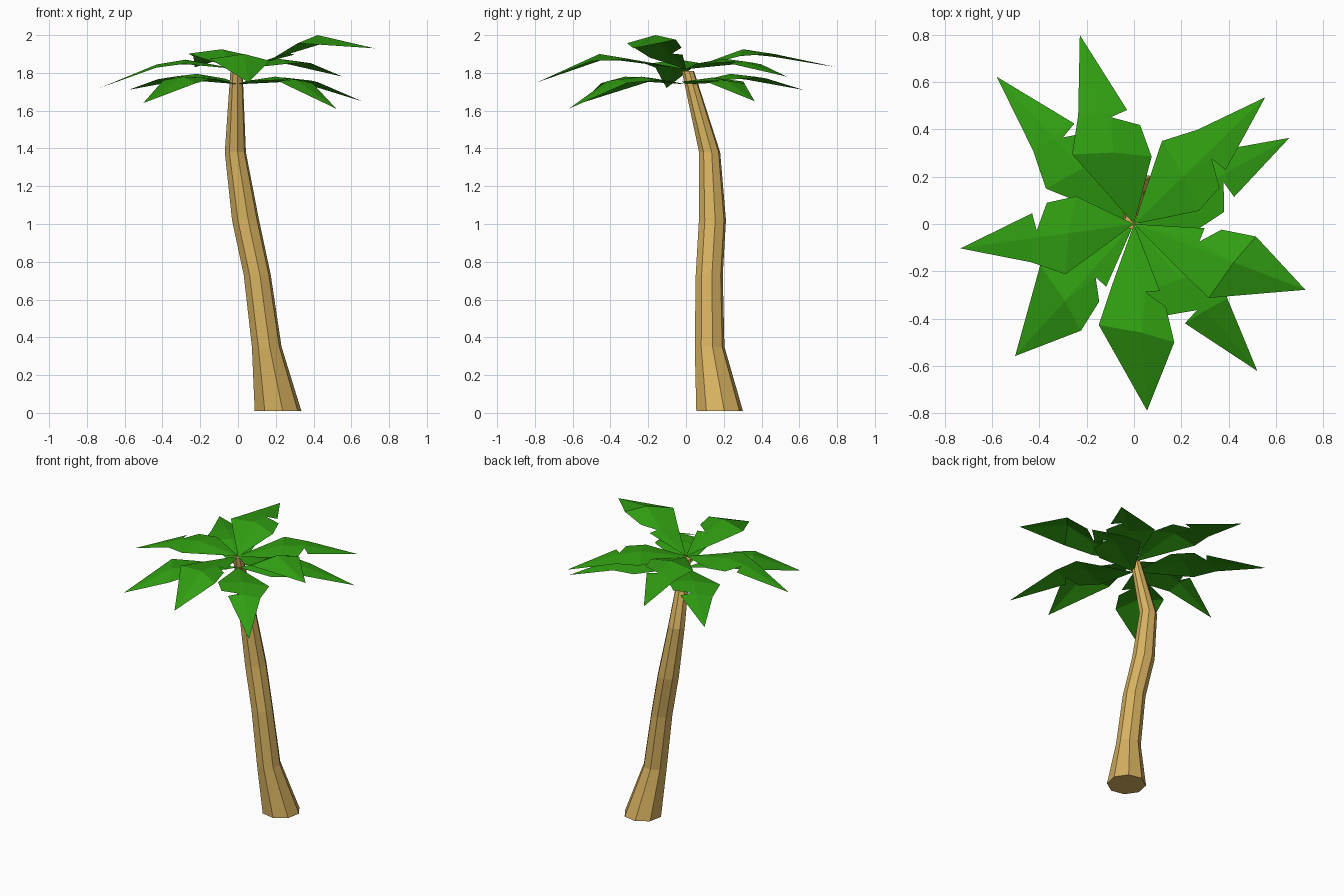
import bpy, bmesh
from math import sin, cos, radians, pi

if "Cube" in bpy.data.objects:
    bpy.data.objects.remove(bpy.data.objects["Cube"])


def material(name, color):
    m = bpy.data.materials.new(name)
    m.diffuse_color = color
    m.use_nodes = True
    m.node_tree.nodes["Principled BSDF"].inputs["Base Color"].default_value = m.diffuse_color
    return m


def add_object(name, verts, faces, mat):
    me = bpy.data.meshes.new(name)
    me.from_pydata(verts, [], faces)
    bm = bmesh.new()
    bm.from_mesh(me)
    bmesh.ops.recalc_face_normals(bm, faces=bm.faces)
    # open leaf sheets should face upwards
    if mat.name == "leaf_green" and sum(f.normal.z for f in bm.faces) < 0:
        bmesh.ops.reverse_faces(bm, faces=bm.faces)
    bm.to_mesh(me)
    bm.free()
    me.materials.append(mat)
    ob = bpy.data.objects.new(name, me)
    bpy.context.collection.objects.link(ob)
    return ob


bark = material("bark", (0.69, 0.45, 0.12, 1))
green = material("leaf_green", (0.031, 0.35, 0.006, 1))

# Trunk: eight-sided rings (x, y, z, radius) along a bent path
SIDES = 8
rings = [(0.212, 0.178, 0.01, 0.126), (0.152, 0.125, 0.35, 0.080),
         (0.102, 0.123, 0.73, 0.073), (0.040, 0.140, 1.02, 0.073),
         (-0.014, 0.125, 1.38, 0.057), (-0.008, 0.010, 1.81, 0.033)]
verts = [(x + r * cos(2 * pi * (i + 0.25) / SIDES), y + r * sin(2 * pi * (i + 0.25) / SIDES), z)
         for x, y, z, r in rings for i in range(SIDES)]
faces = [(k * SIDES + i, k * SIDES + (i + 1) % SIDES,
          (k + 1) * SIDES + (i + 1) % SIDES, (k + 1) * SIDES + i)
         for k in range(len(rings) - 1) for i in range(SIDES)]
faces.append(tuple(range(SIDES)))
faces.append(tuple(range(len(verts) - SIDES, len(verts))))
add_object("trunk", verts, faces, bark)

# Two leaf outlines as (along, across); points 0-3 are the ridge: base, middle, shoulder, tip
broad = dict(
    pts=[(0.0, 0), (0.31, 0), (0.48, 0), (0.82, 0),
         (0.35, 0.17), (0.50, 0.10),
         (0.25, -0.15), (0.39, -0.14), (0.455, -0.03), (0.465, -0.105)],
    faces=[(0, 1, 4), (0, 6, 1), (1, 2, 5, 4), (1, 6, 7, 8), (1, 8, 2),
           (2, 8, 9), (2, 9, 3), (2, 3, 5)])
tapered = dict(
    pts=[(0.0, 0), (0.28, 0), (0.46, 0), (0.79, 0),
         (0.29, 0.09), (0.29, 0.03), (0.36, 0.11), (0.51, 0.135),
         (0.25, -0.11), (0.415, -0.178)],
    faces=[(0, 5, 4), (0, 1, 5), (0, 8, 1), (1, 2, 5), (5, 2, 7, 6),
           (1, 8, 9, 2), (2, 9, 3), (2, 3, 7)])


def frond(name, shape, angle, length, zs):
    """Leaf pointing along angle; zs are the ridge heights, sides hang slightly."""
    p = shape["pts"]
    a, scale = radians(angle), length / p[3][0]
    c, s = cos(a), sin(a)
    knots = [q[0] for q in p[:4]]
    out = []
    for u, v in p:
        k = 0 if u < knots[1] else 1 if u < knots[2] else 2
        t = (u - knots[k]) / (knots[k + 1] - knots[k])
        z = zs[k] + (zs[k + 1] - zs[k]) * t - 0.1 * abs(v)
        u1 = u * scale
        out.append((u1 * c - v * s, u1 * s + v * c, z))
    add_object(name, out, shape["faces"], green)


# Upper ring of five leaves
upper = [(broad, 106, 0.83, (1.815, 1.925, 1.90, 1.83)),
         (broad, 44, 0.77, (1.82, 1.875, 1.86, 1.78)),
         (tapered, -21, 0.775, (1.82, 1.90, 2.0, 1.93)),
         (tapered, -86, 0.79, (1.82, 1.87, 1.90, 1.75)),
         (broad, 188, 0.74, (1.82, 1.87, 1.845, 1.72))]
for n, args in enumerate(upper):
    frond(f"upper_leaf_{n + 1}", *args)

# Lower ring of four drooping leaves
lower = [(broad, 133, 0.85, (1.74, 1.795, 1.78, 1.71)),
         (broad, 29, 0.75, (1.74, 1.775, 1.76, 1.65)),
         (broad, -50, 0.81, (1.74, 1.78, 1.765, 1.61)),
         (tapered, 228, 0.75, (1.74, 1.775, 1.78, 1.64))]
for n, args in enumerate(lower):
    frond(f"lower_leaf_{n + 1}", *args)
